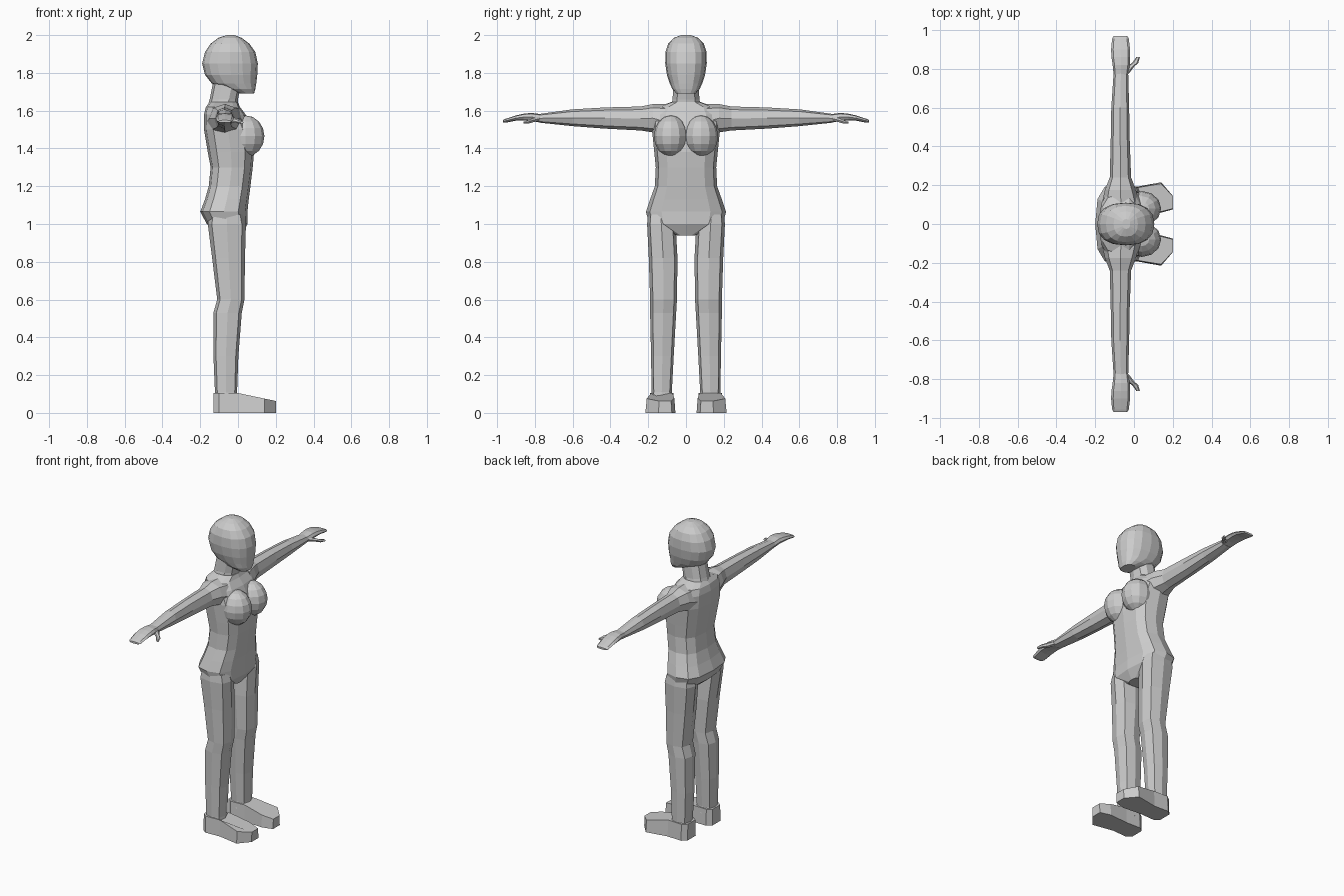
import bpy, bmesh
from math import sin, cos, pi
from mathutils import Vector


def finish(name, bm, mirror=False):
    bmesh.ops.recalc_face_normals(bm, faces=bm.faces)
    me = bpy.data.meshes.new(name)
    bm.to_mesh(me)
    bm.free()
    ob = bpy.data.objects.new(name, me)
    bpy.context.collection.objects.link(ob)
    if mirror:
        m = ob.modifiers.new("Mirror", 'MIRROR')
        m.use_axis = (False, True, False)
        m.use_mirror_merge = False
    return ob


def spow(v, p):
    return (abs(v) ** p) * (1 if v >= 0 else -1)


def loft(name, rings, n=8, power=3.0, axis='Z', mirror=False):
    """Skin of superellipse rings: (position, x min, x max, b min, b max)."""
    bm = bmesh.new()
    loops = []
    for pos, a0, a1, b0, b1 in rings:
        loop = []
        for i in range(n):
            t = 2 * pi * i / n
            a = (a0 + a1) / 2 + (a1 - a0) / 2 * spow(cos(t), 2 / power)
            b = (b0 + b1) / 2 + (b1 - b0) / 2 * spow(sin(t), 2 / power)
            loop.append(bm.verts.new((a, b, pos) if axis == 'Z' else (a, pos, b)))
        loops.append(loop)
    for lo, hi in zip(loops, loops[1:]):
        for i in range(n):
            j = (i + 1) % n
            bm.faces.new((lo[i], lo[j], hi[j], hi[i]))
    bm.faces.new(loops[0])
    bm.faces.new(loops[-1])
    return finish(name, bm, mirror)


def sym(rings):
    return [(z, x0, x1, -h, h) for z, x0, x1, h in rings]


# Torso from crotch to shoulders
loft("torso", sym([
    (0.94, -0.09, 0.02, 0.05), (1.00, -0.165, 0.05, 0.195), (1.065, -0.20, 0.05, 0.212),
    (1.13, -0.175, 0.057, 0.19), (1.20, -0.155, 0.066, 0.165), (1.30, -0.145, 0.078, 0.16),
    (1.38, -0.16, 0.085, 0.168), (1.50, -0.18, 0.075, 0.18), (1.58, -0.18, 0.04, 0.175),
    (1.62, -0.17, 0.01, 0.15), (1.645, -0.15, 0.0, 0.08)]), n=12, power=2.8)

# Neck leaning forward
loft("neck", sym([(1.61, -0.165, -0.005, 0.085), (1.66, -0.15, 0.0, 0.074),
                  (1.76, -0.13, 0.02, 0.07)]), n=10, power=2.3)

# Head
loft("head", sym([
    (1.69, 0.01, 0.085, 0.05), (1.715, -0.07, 0.092, 0.073), (1.745, -0.14, 0.097, 0.086),
    (1.79, -0.175, 0.102, 0.101), (1.85, -0.19, 0.105, 0.11), (1.91, -0.175, 0.092, 0.109),
    (1.955, -0.145, 0.06, 0.094), (1.985, -0.105, 0.02, 0.065), (2.0, -0.06, -0.02, 0.025)]),
    n=16, power=2.4)

# Chest
bm = bmesh.new()
bmesh.ops.create_uvsphere(bm, u_segments=12, v_segments=8, radius=1)
for v in bm.verts:
    v.co = Vector((0.04 + 0.1 * v.co.x, 0.08 + 0.09 * v.co.y, 1.465 + 0.11 * v.co.z))
finish("chest", bm, True)

# Arms and flat hands
loft("arm", [
    (0.11, -0.165, 0.03, 1.45, 1.635), (0.175, -0.15, 0.01, 1.485, 1.635),
    (0.24, -0.125, -0.015, 1.495, 1.622), (0.43, -0.12, -0.022, 1.505, 1.617),
    (0.60, -0.117, -0.025, 1.518, 1.607), (0.78, -0.105, -0.03, 1.537, 1.582)],
    axis='Y', power=2.3, mirror=True)
loft("hand", [
    (0.77, -0.105, -0.03, 1.538, 1.582), (0.82, -0.11, -0.022, 1.545, 1.588),
    (0.86, -0.116, -0.02, 1.548, 1.584), (0.90, -0.118, -0.02, 1.547, 1.575),
    (0.955, -0.113, -0.027, 1.536, 1.557), (0.97, -0.105, -0.035, 1.537, 1.55)],
    axis='Y', power=2.8, mirror=True)
loft("thumb", [
    (0.775, -0.06, -0.026, 1.545, 1.57), (0.81, -0.04, 0.0, 1.537, 1.562),
    (0.83, -0.01, 0.022, 1.532, 1.552), (0.86, 0.012, 0.03, 1.53, 1.543)],
    axis='Y', n=6, power=2.3, mirror=True)

# Legs
loft("leg", [
    (0.07, -0.12, -0.002, 0.065, 0.185), (0.11, -0.122, -0.005, 0.075, 0.182),
    (0.30, -0.13, 0.002, 0.065, 0.185), (0.53, -0.13, 0.02, 0.052, 0.19),
    (0.60, -0.11, 0.034, 0.048, 0.19), (0.82, -0.137, 0.037, 0.045, 0.197),
    (1.00, -0.16, 0.042, 0.055, 0.206), (1.05, -0.15, 0.03, 0.07, 0.20)],
    power=2.9, mirror=True)

# Wedge shaped feet
outline = [(-0.13, 0.085), (-0.10, 0.062), (0.0, 0.066), (0.13, 0.056), (0.20, 0.075),
           (0.20, 0.145), (0.14, 0.215), (0.0, 0.19), (-0.10, 0.195), (-0.13, 0.17)]
bm = bmesh.new()
sole = [bm.verts.new((x, y, 0)) for x, y in outline]
top = [bm.verts.new((x, y + (0.125 - y) * 0.08, 0.105 - 0.21 * max(x, 0))) for x, y in outline]
bm.faces.new(sole)
bm.faces.new(top)
for i in range(len(outline)):
    j = (i + 1) % len(outline)
    bm.faces.new((sole[i], sole[j], top[j], top[i]))
finish("foot", bm, True)
